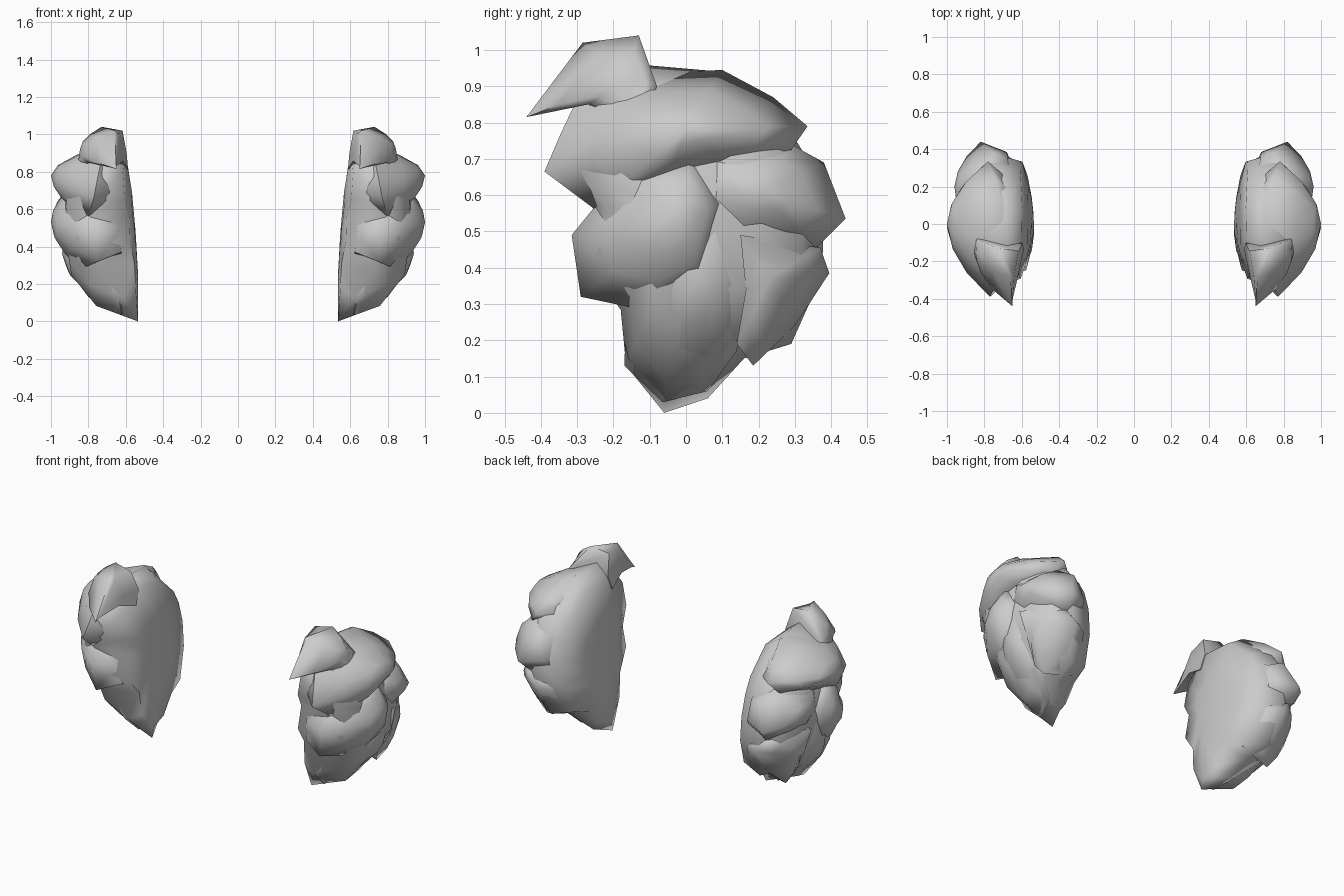
import bpy, bmesh, math


def inner_x(y, z):
    # gently curved inner face of the cluster
    return 0.53 + 0.075 * z * z + 0.45 * y * y


def lump(name, rim, apex, inner=((0.72, 0.06),), dome=((0.33, 0.54), (0.66, 0.87))):
    """Domed lock: rim of (y, z, x) points, rising to an outer apex, closed by inner rings."""
    n = len(rim)
    cy = sum(p[0] for p in rim) / n
    cz = sum(p[1] for p in rim) / n
    ay, az, ax = apex
    rings = []
    for s, off in inner:                       # inner rings
        ring = []
        for y, z, x in rim:
            yy, zz = cy + (y - cy) * s, cz + (z - cz) * s
            ring.append((min(inner_x(yy, zz) + off, x), yy, zz))
        rings.append(ring)
    rings.append([(x, y, z) for y, z, x in rim])
    for t, k in dome:                          # dome rings
        rings.append([(x + (ax - x) * k, y + (ay - y) * t, z + (az - z) * t)
                      for y, z, x in rim])
    bm = bmesh.new()
    vr = [[bm.verts.new(p) for p in r] for r in rings]
    for a, b in zip(vr, vr[1:]):
        for i in range(n):
            j = (i + 1) % n
            bm.faces.new((a[i], a[j], b[j], b[i]))
    top = bm.verts.new((ax, ay, az))
    base = bm.verts.new((inner_x(cy, cz) + inner[0][1], cy, cz))
    for i in range(n):
        j = (i + 1) % n
        bm.faces.new((vr[-1][i], vr[-1][j], top))
        bm.faces.new((vr[0][j], vr[0][i], base))
    bmesh.ops.remove_doubles(bm, verts=bm.verts, dist=0.0005)
    bmesh.ops.recalc_face_normals(bm, faces=bm.faces)
    me = bpy.data.meshes.new(name)
    bm.to_mesh(me)
    bm.free()
    ob = bpy.data.objects.new(name, me)
    bpy.context.collection.objects.link(ob)
    ob.modifiers.new("mirror", 'MIRROR').use_mirror_merge = False
    bpy.ops.object.select_all(action='DESELECT')
    ob.select_set(True)
    bpy.context.view_layer.objects.active = ob
    bpy.ops.object.shade_smooth_by_angle(angle=math.radians(70))
    return ob


# core: smooth inner face plus filling between the locks
lump("core", [(-0.06, 0.0, 0.535), (0.06, 0.04, 0.58), (0.16, 0.15, 0.68), (0.29, 0.19, 0.70),
              (0.375, 0.38, 0.75), (0.38, 0.55, 0.76), (0.34, 0.69, 0.77), (0.28, 0.79, 0.74),
              (0.1, 0.94, 0.69), (-0.13, 0.96, 0.68), (-0.31, 0.84, 0.71),
              (-0.335, 0.68, 0.75), (-0.255, 0.57, 0.79), (-0.285, 0.42, 0.76),
              (-0.18, 0.285, 0.74), (-0.165, 0.13, 0.62)], (0, 0.55, 0.94),
     inner=((0.45, 0.0), (0.88, 0.005)), dome=((0.15, 0.55), (0.45, 0.88)))

# front top tuft, pointing forward and up
lump("top_tuft", [(-0.44, 0.815, 0.65), (-0.285, 1.02, 0.66), (-0.13, 1.04, 0.73),
                  (-0.08, 0.90, 0.84), (-0.12, 0.80, 0.88),
                  (-0.27, 0.85, 0.80)], (-0.17, 0.92, 0.845), inner=((0.85, 0.0),))

# crown lock, sweeping from the front edge over to the back tip
lump("crown_lock", [(-0.39, 0.665, 0.77), (-0.345, 0.77, 0.75), (-0.30, 0.865, 0.73),
                    (-0.14, 0.935, 0.70), (0.10, 0.945, 0.70), (0.24, 0.87, 0.74),
                    (0.335, 0.79, 0.78), (0.29, 0.725, 0.83), (0.10, 0.69, 0.91),
                    (-0.04, 0.66, 0.92), (-0.14, 0.61, 0.89), (-0.25, 0.56, 0.80)],
     (0.0, 0.78, 1.0))

# back middle lock
lump("back_middle_lock", [(0.44, 0.535, 0.82), (0.38, 0.69, 0.75), (0.29, 0.74, 0.80),
                          (0.06, 0.71, 0.90), (0.03, 0.58, 0.90), (0.14, 0.47, 0.88),
                          (0.36, 0.455, 0.79)], (0.20, 0.61, 0.96))

# front middle lock
lump("front_middle_lock", [(-0.315, 0.49, 0.78), (-0.29, 0.32, 0.75), (-0.10, 0.28, 0.84),
                           (0.05, 0.36, 0.90), (0.10, 0.58, 0.92), (0.01, 0.70, 0.92),
                           (-0.15, 0.67, 0.88), (-0.25, 0.57, 0.80)], (-0.02, 0.53, 1.0))

# bottom lock tapering to the lowest point
lump("bottom_lock", [(-0.065, 0.03, 0.62), (0.06, 0.06, 0.66), (0.14, 0.17, 0.78),
                     (0.165, 0.35, 0.88), (0.10, 0.56, 0.92), (-0.06, 0.45, 0.90),
                     (-0.165, 0.27, 0.73), (-0.17, 0.13, 0.64)], (0.04, 0.36, 0.94))

# back lower lock
lump("back_lower_lock", [(0.15, 0.49, 0.95), (0.37, 0.455, 0.80), (0.395, 0.385, 0.74),
                         (0.30, 0.24, 0.74), (0.185, 0.13, 0.80), (0.14, 0.19, 0.83),
                         (0.165, 0.34, 0.91)], (0.23, 0.37, 0.91))
